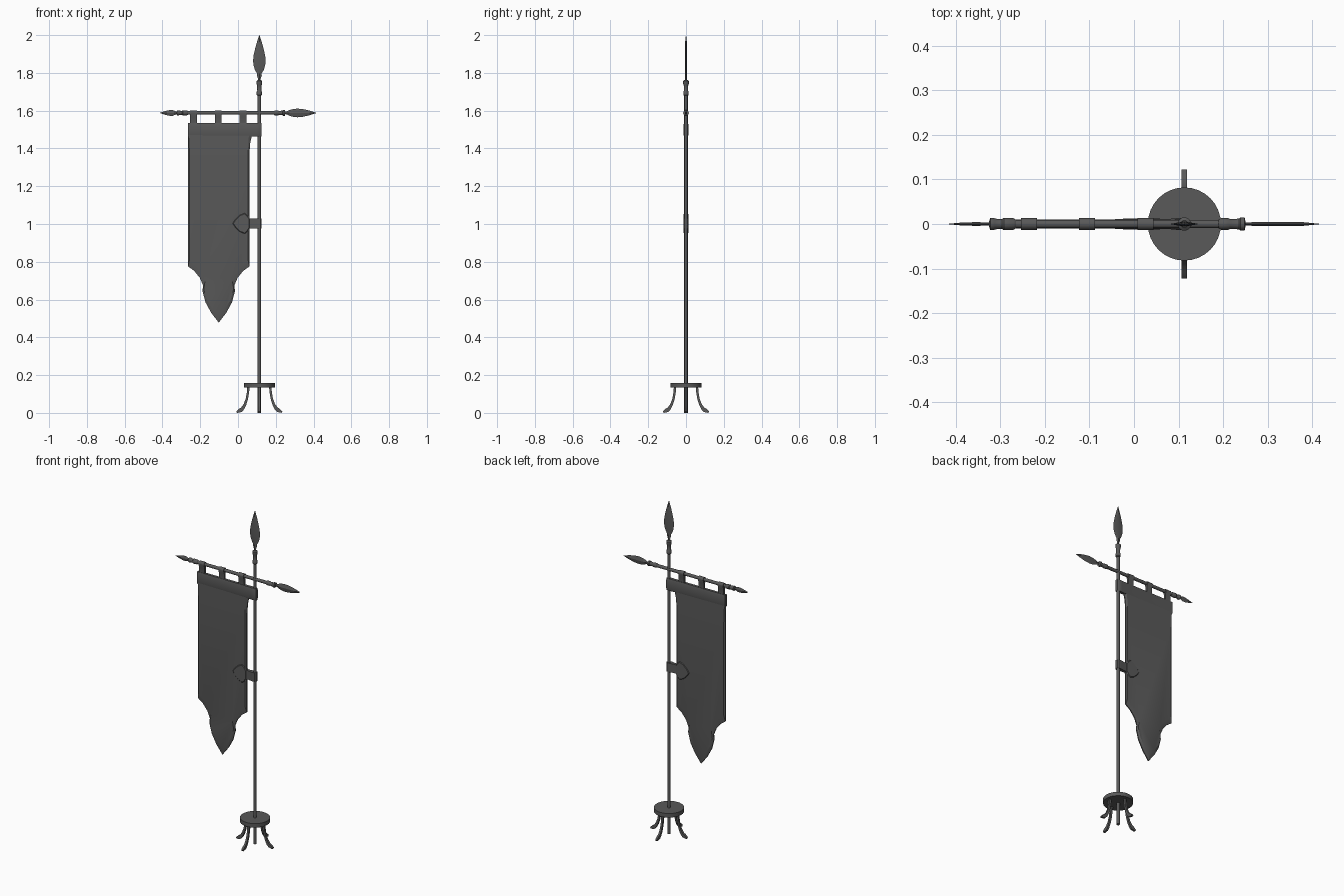
import bpy, bmesh, math
from mathutils import Matrix, Vector

if "Cube" in bpy.data.objects:
    bpy.data.objects.remove(bpy.data.objects["Cube"])

PX = 0.113      # pole x
BZ = 1.588      # crossbar z
CX = -0.102     # banner centre x

IRON = bpy.data.materials.new("dark_grey")
IRON.diffuse_color = (0.1, 0.1, 0.1, 1)
IRON.use_nodes = True
IRON.node_tree.nodes["Principled BSDF"].inputs["Base Color"].default_value = IRON.diffuse_color


def finish(name, bm, angle=35):
    bmesh.ops.recalc_face_normals(bm, faces=bm.faces)
    me = bpy.data.meshes.new(name)
    bm.to_mesh(me)
    bm.free()
    me.materials.append(IRON)
    ob = bpy.data.objects.new(name, me)
    bpy.context.collection.objects.link(ob)
    bpy.ops.object.select_all(action='DESELECT')
    ob.select_set(True)
    bpy.context.view_layer.objects.active = ob
    bpy.ops.object.shade_smooth_by_angle(angle=math.radians(angle))
    return ob


def loft(name, rings, matrix=Matrix(), angle=35):
    """Skin equal-length closed rings and cap both ends."""
    bm = bmesh.new()
    vs = [[bm.verts.new(matrix @ Vector(p)) for p in r] for r in rings]
    n = len(vs[0])
    for a, b in zip(vs, vs[1:]):
        for i in range(n):
            j = (i + 1) % n
            bm.faces.new((a[i], a[j], b[j], b[i]))
    bm.faces.new(vs[0])
    bm.faces.new(vs[-1])
    return finish(name, bm, angle)


def lathe(name, profile, matrix, n=16):
    """Turned part along local z from (height, radius) pairs."""
    return loft(name, [[(r * math.cos(math.tau * i / n), r * math.sin(math.tau * i / n), z)
                        for i in range(n)] for z, r in profile], matrix)


def leaf(name, stations, thick, matrix):
    """Flat diamond-section blade along local z from (height, half width)."""
    wmax = max(w for _, w in stations)
    rings = []
    for z, w in stations:
        t = min(w, thick * (0.6 + 0.4 * w / wmax))
        rings.append([(w, 0, z), (0, t, z), (-w, 0, z), (0, -t, z)])
    return loft(name, rings, matrix, 25)


def slab(name, edge, panel, t_edge, t_panel):
    """Flat xz outline with a thin edge rising to a thicker inner panel."""
    layers = [(panel, -t_panel), (edge, -t_edge), (edge, t_edge), (panel, t_panel)]
    return loft(name, [[(x, y, z) for x, z in pts] for pts, y in layers], angle=18)


def place(x, z, turn=0):
    return Matrix.Translation((x, 0, z)) @ Matrix.Rotation(turn, 4, 'Y')


RIGHT, LEFT = math.pi / 2, -math.pi / 2

# Pole, base disc and collar
lathe("pole", [(0, 0.0095), (1.70, 0.0095)], place(PX, 0))
lathe("base_disc", [(0.134, 0.082), (0.158, 0.082)], place(PX, 0), 32)
lathe("pole_collar", [(1.68, 0.011), (1.684, 0.014), (1.70, 0.014), (1.706, 0.011),
                      (1.735, 0.012), (1.742, 0.015), (1.757, 0.015), (1.762, 0.008)],
      place(PX, 0))

# Spearhead on the pole
leaf("spearhead", [(1.755, 0.008), (1.77, 0.007), (1.787, 0.013), (1.797, 0.012),
                   (1.815, 0.023), (1.84, 0.031), (1.865, 0.033), (1.89, 0.031),
                   (1.93, 0.022), (1.965, 0.012), (2.0, 0.0006)], 0.006, place(PX, 0))

# Curved legs with flared feet
LEG = [(0.058, 0.136, 0.0065), (0.060, 0.11, 0.006), (0.066, 0.075, 0.006),
       (0.076, 0.045, 0.007), (0.089, 0.023, 0.009), (0.101, 0.013, 0.011)]
for k in range(4):
    rings = []
    for i, (r, z, h) in enumerate(LEG):
        a, b = LEG[max(i - 1, 0)], LEG[min(i + 1, len(LEG) - 1)]
        d = Vector((b[0] - a[0], b[1] - a[1])).normalized()
        ox, oz = -d.y * h, d.x * h
        rings.append([(r + ox, -0.006, z + oz), (r + ox, 0.006, z + oz),
                      (r - ox, 0.006, max(0, z - oz)), (r - ox, -0.006, max(0, z - oz))])
    rings.append([(0.122, -0.006, 0.008), (0.122, 0.006, 0.008),
                  (0.118, 0.006, 0), (0.118, -0.006, 0)])
    loft(f"leg_{k + 1}", rings,
         place(PX, 0) @ Matrix.Rotation(k * math.pi / 2, 4, 'Z'))

# Crossbar with turned ends and leaf finials
lathe("crossbar", [(-0.30, 0.0095), (0.22, 0.0095)], place(0, BZ, RIGHT))
lathe("crossbar_right_collar", [(0.19, 0.0095), (0.195, 0.013), (0.212, 0.013), (0.216, 0.011),
                                (0.236, 0.012), (0.239, 0.015), (0.248, 0.015), (0.25, 0.006)],
      place(0, BZ, RIGHT))
lathe("crossbar_left_collar", [(0.265, 0.0095), (0.27, 0.013), (0.292, 0.014), (0.296, 0.011),
                               (0.312, 0.012), (0.315, 0.014), (0.322, 0.014), (0.325, 0.006)],
      place(0, BZ, LEFT))
leaf("right_finial", [(0.245, 0.006), (0.258, 0.008), (0.275, 0.016), (0.295, 0.021),
                      (0.315, 0.023), (0.345, 0.020), (0.38, 0.012), (0.415, 0.0006)],
     0.005, place(0, BZ, RIGHT))
leaf("left_finial", [(0.318, 0.006), (0.33, 0.009), (0.345, 0.015), (0.36, 0.0155),
                     (0.385, 0.010), (0.415, 0.0006)], 0.004, place(0, BZ, LEFT))

# Hanging straps looped over the crossbar
arc = [(0.0135 * math.cos(math.pi * i / 8), 0.0135 * math.sin(math.pi * i / 8))
       for i in range(9)]
yz = [(0.006, -0.065), (0.006, -0.022)] + arc + [(-0.006, -0.022), (-0.006, -0.065)]
for k in range(3):
    x = -0.236 + 0.131 * k
    loft(f"strap_{k + 1}", [[(x + s, y, BZ + z) for y, z in yz] for s in (-0.018, 0.018)])

# Banner cloth: thin border around a thicker panel
EDGE = [(0.177, 1.475), (0.167, 1.43), (0.162, 1.37), (0.162, 0.775), (0.13, 0.752),
        (0.10, 0.715), (0.083, 0.675), (0.086, 0.645), (0.070, 0.585), (0.040, 0.53)]
PANEL = [(0.160, 1.475), (0.157, 1.43), (0.155, 1.37), (0.155, 0.81), (0.115, 0.775),
         (0.083, 0.735), (0.072, 0.70), (0.079, 0.655), (0.064, 0.60), (0.034, 0.552)]


def both_sides(half, tip):
    return ([(CX + h, z) for h, z in half] + [(CX, tip)]
            + [(max(CX - h, -0.264), z) for h, z in reversed(half)])


slab("banner_cloth", both_sides(EDGE, 0.478), both_sides(PANEL, 0.52), 0.003, 0.009)

# Top band, rounded in section, wrapping the pole
rings = []
for x, t in ((-0.266, 0.010), (0.075, 0.011), (0.095, 0.013), (0.118, 0.0135), (0.125, 0.009)):
    half = [(t * 0.75, 1.464), (t, 1.475), (t, 1.525), (t * 0.75, 1.535)]
    rings.append([(x, y, z) for y, z in half] + [(x, -y, z) for y, z in reversed(half)])
loft("top_band", rings)

# Side tie: strap round the pole ending in a spade-shaped tab
rings = []
for x, t in ((0.02, 0.009), (0.08, 0.009), (0.098, 0.013), (0.118, 0.013), (0.125, 0.008)):
    rings.append([(x, -t, 0.977), (x, t, 0.977), (x, t, 1.03), (x, -t, 1.03)])
loft("side_tie", rings)
SPADE = [(0.062, 0.026), (0.048, 0.046), (0.036, 0.056), (0.010, 0.046), (-0.014, 0.024)]
tab = [(x, 1.003 + h) for x, h in SPADE] + [(-0.030, 1.003)]
tab += [(x, 1.003 - h) for x, h in reversed(SPADE)]
inner = [(0.025 + (x - 0.025) * 0.9, 1.003 + (z - 1.003) * 0.9) for x, z in tab]
slab("side_tie_tab", tab, inner, 0.008, 0.012)
